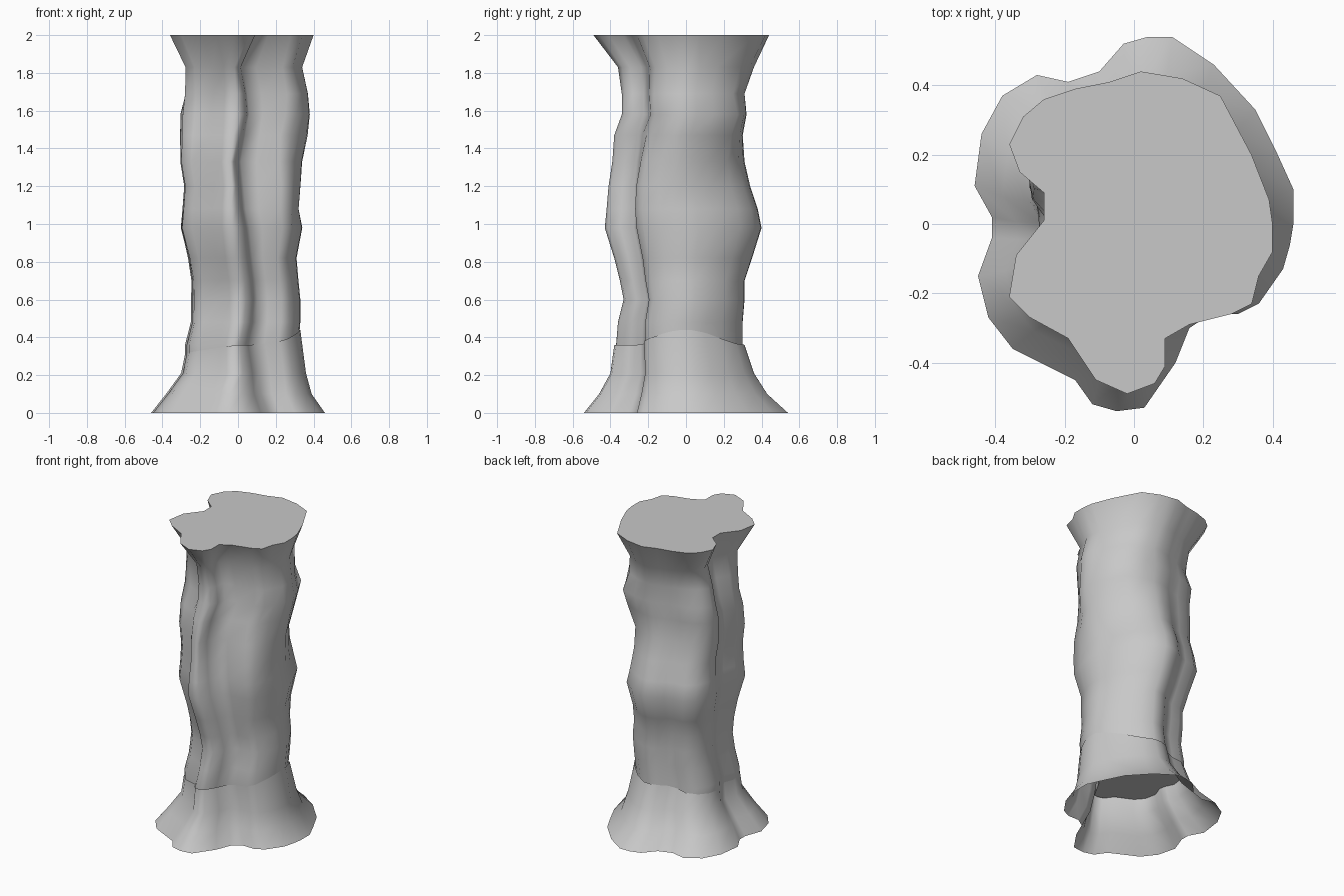
import bpy, math

if "Cube" in bpy.data.objects:
    bpy.data.objects.remove(bpy.data.objects["Cube"], do_unlink=True)

grey = bpy.data.materials.new("stone grey")
grey.use_nodes = True
colour = (0.58, 0.58, 0.58, 1)
grey.diffuse_color = colour
grey.node_tree.nodes["Principled BSDF"].inputs["Base Color"].default_value = colour

# Lobed outlines of the foot and the crown, in hundredths, counter-clockwise
FOOT = [(46, 0), (46, 10), (41, 21), (35, 33), (23, 46), (11, 54), (4, 54), (-3, 52),
        (-10, 44), (-19, 41), (-28, 43), (-38, 37), (-44, 26), (-46, 11), (-41, 2),
        (-41, -4), (-45, -15), (-42, -27), (-35, -36), (-17, -45), (-12, -52), (-5, -54),
        (3, -53), (12, -40), (16, -30), (22, -26), (30, -26), (36, -23), (43, -13), (45, -6)]
CROWN = [(40, 0), (39, 7), (34, 20), (25, 37), (14, 42), (8, 43), (2, 44), (-7, 41),
         (-12, 40), (-17, 39), (-26, 36), (-32, 31), (-36, 23), (-33, 15), (-26, 9),
         (-26, 1), (-34, -9), (-36, -21), (-30, -27), (-19, -33), (-11, -45), (-2, -49),
         (6, -46), (9, -41), (9, -33), (16, -29), (28, -26), (34, -23), (36, -15), (40, -8)]

# Height, extents in x and y, then sideways lean of the front crease, in hundredths
SHAFT_LEVELS = [
    (30, -28, 32, -37, 30, 5), (36, -28, 32, -37, 30, 5), (48, -25, 33, -36, 30, 4),
    (60, -25, 33, -33, 31, 3), (70, -25, 32, -35, 31, 3), (82, -27, 31, -38, 35, 3),
    (98, -31, 34, -43, 40, 5), (108, -30, 32, -42, 38, 6), (120, -29, 33, -41, 34, 8),
    (133, -31, 34, -39, 31, 9), (147, -31, 37, -38, 30, 8), (158, -31, 38, -34, 32, 6),
    (169, -29, 37, -34, 31, 7), (183, -28, 34, -36, 36, 8), (200, -36, 40, -49, 44, 0)]
SKIRT_LEVELS = [
    (0, -46, 46, -54, 54, 0), (10, -38, 39, -46, 43, 2), (21, -30, 36, -40, 36, 4),
    (36, -28, 33, -38, 31, 5)]

# Swells and hollows on the diagonal flanks: angle, height, outward amount
SWELLS = [(0.75, 1.55, 0.03), (0.75, 1.26, -0.02), (0.75, 1.8, -0.02),
          (-0.7, 1.47, -0.04), (-0.7, 1.1, 0.025), (-2.36, 1.58, -0.03),
          (2.36, 1.75, -0.03)]


def normalised(outline):
    xs, ys = zip(*outline)
    return [((x - min(xs)) / (max(xs) - min(xs)), (y - min(ys)) / (max(ys) - min(ys)))
            for x, y in outline]


def bell(value, centre, width):
    return math.exp(-((value - centre) / width) ** 2)


def ring(level):
    """Blend the two outlines for this height and fit them to the extents."""
    z, x0, x1, y0, y1, lean = [v / 100 for v in level]
    t = z / 2
    middle = math.sin(math.pi * t)
    points = []
    for (ax, ay), (bx, by) in zip(normalised(FOOT), normalised(CROWN)):
        u, v = ax + (bx - ax) * t, ay + (by - ay) * t
        front = max(0, 1 - (2 * v) ** 2)
        # The groove on the right side is shallower at mid height
        if u < 0.3:
            u -= 0.05 * middle * bell(v, 0.54, 0.07)
        x = x0 + (x1 - x0) * u - lean * front * bell(u, 0.62, 0.14)
        y = y0 + (y1 - y0) * v - 0.05 * middle * front * bell(u, 0.82, 0.15)
        angle = math.atan2(y, x)
        for centre, height, amount in SWELLS:
            push = amount * bell(angle, centre, 0.35) * bell(z, height, 0.12)
            x, y = x + push * math.cos(angle), y + push * math.sin(angle)
        points.append((x, y, z))
    return points


def loft(name, rings, capped):
    n = len(rings[0])
    faces = [(i * n + j, i * n + (j + 1) % n, (i + 1) * n + (j + 1) % n, (i + 1) * n + j)
             for i in range(len(rings) - 1) for j in range(n)]
    if capped:
        faces.append(tuple(range((len(rings) - 1) * n, len(rings) * n)))
        faces.append(tuple(reversed(range(n))))
    mesh = bpy.data.meshes.new(name)
    mesh.from_pydata([p for r in rings for p in r], [], faces)
    mesh.materials.append(grey)
    obj = bpy.data.objects.new(name, mesh)
    bpy.context.collection.objects.link(obj)
    bpy.ops.object.select_all(action="DESELECT")
    obj.select_set(True)
    bpy.context.view_layer.objects.active = obj
    bpy.ops.object.shade_smooth_by_angle(angle=math.radians(75))


# Column shaft with flat ends
loft("column_shaft", [ring(level) for level in SHAFT_LEVELS], True)

# Flared base skirt, open below, with a wavy upper edge
skirt = [ring(level) for level in SKIRT_LEVELS]
wavy = []
for x, y, z in skirt[-1]:
    side = x / math.hypot(x, y)
    wavy.append((x, y, z + (0.08 * side ** 4 if side > 0 else 0.05 * side)))
skirt[-1] = wavy
loft("base_skirt", skirt, False)
